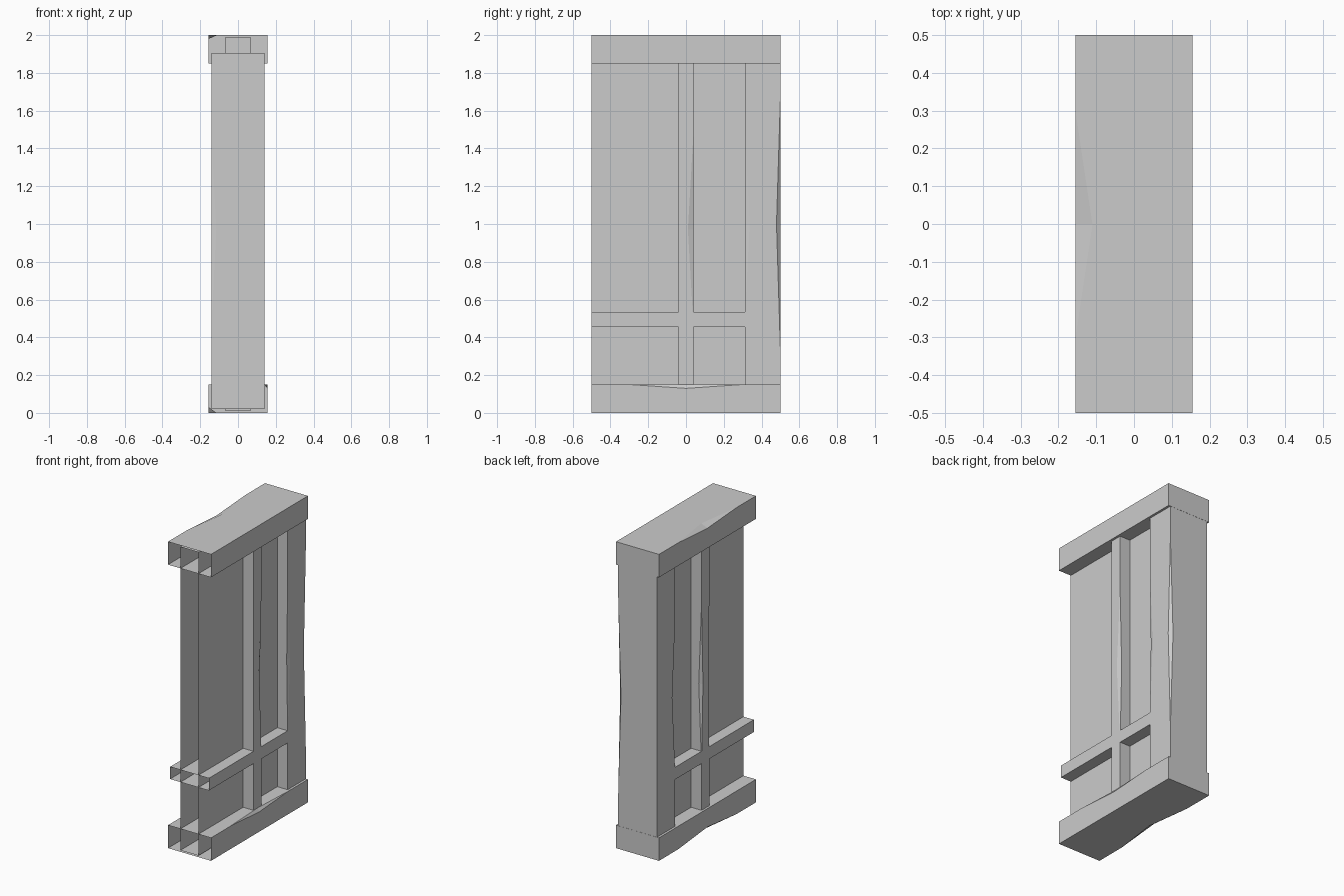
import bpy
import bmesh
from mathutils import Vector

cube = bpy.data.objects.get("Cube")
if cube:
    bpy.data.objects.remove(cube, do_unlink=True)

GREY = (0.6, 0.6, 0.6, 1.0)
grey = bpy.data.materials.new("plain_grey")
grey.use_nodes = True
grey.diffuse_color = GREY
grey.node_tree.nodes["Principled BSDF"].inputs["Base Color"].default_value = GREY

FRONT = -0.5


def make_object(name, bm):
    mesh = bpy.data.meshes.new(name)
    bmesh.ops.recalc_face_normals(bm, faces=bm.faces)
    bm.to_mesh(mesh)
    bm.free()
    mesh.materials.append(grey)
    obj = bpy.data.objects.new(name, mesh)
    bpy.context.collection.objects.link(obj)
    return obj


def chip_cutter(center, reach):
    """Long eight-sided diamond that sits on a box edge."""
    bm = bmesh.new()
    for axis in range(3):
        for sign in (-1, 1):
            point = Vector(center)
            point[axis] += sign * reach[axis]
            bm.verts.new(point)
    bmesh.ops.convex_hull(bm, input=bm.verts)
    cutter = make_object("chip_cutter", bm)
    cutter.hide_render = True
    return cutter


def beam(name, half_x, y, z, chips=()):
    """Box between two y and two z values, chipped edges, open at the front end."""
    bm = bmesh.new()
    bmesh.ops.create_cube(bm, size=1)
    for v in bm.verts:
        v.co = (half_x * 2 * v.co.x,
                y[0] if v.co.y < 0 else y[1],
                z[0] if v.co.z < 0 else z[1])
    obj = make_object(name, bm)
    cutters = [chip_cutter(*chip) for chip in chips]
    for cutter in cutters:
        mod = obj.modifiers.new("chip", 'BOOLEAN')
        mod.operation = 'DIFFERENCE'
        mod.solver = 'EXACT'
        mod.object = cutter
    # Bake the chips, then open the end that joins the next section
    graph = bpy.context.evaluated_depsgraph_get()
    bm = bmesh.new()
    bm.from_object(obj, graph)
    ends = [f for f in bm.faces if all(v.co.y < FRONT + 0.001 for v in f.verts)]
    bmesh.ops.delete(bm, geom=ends, context='FACES')
    obj.modifiers.clear()
    bm.to_mesh(obj.data)
    bm.free()
    for cutter in cutters:
        bpy.data.objects.remove(cutter, do_unlink=True)
    return obj


RAIL, FRAME = 0.155, 0.14

# Thin wall core
beam("wall_panel", 0.065, (FRONT, 0.4), (0.01, 1.99))

# Top and bottom rails
beam("top_rail", RAIL, (FRONT, 0.5), (1.85, 2.0),
     [((-RAIL, 0, 2.0), (0.045, 0.3, 0.02))])
beam("bottom_rail", RAIL, (FRONT, 0.5), (0, 0.15),
     [((-RAIL, 0, 0), (0.04, 0.3, 0.03)),
      ((RAIL, 0, 0.15), (0.015, 0.3, 0.02))])

# Low cross rail, flush with the uprights
beam("cross_rail", FRAME, (FRONT, 0.4), (0.455, 0.535))

# Middle upright
beam("middle_stud", FRAME, (-0.04, 0.04), (0.02, 1.905),
     [((FRAME, 0.04, 0.97), (0.012, 0.03, 0.52)),
      ((-FRAME, 0.04, 0.97), (0.02, 0.015, 0.52)),
      ((-FRAME, -0.04, 0.97), (0.025, 0.006, 0.5))])

# Back end post
beam("end_post", FRAME, (0.312, 0.499), (0.02, 1.905),
     [((FRAME, 0.312, 1.0), (0.007, 0.025, 0.5)),
      ((-FRAME, 0.312, 1.0), (0.025, 0.03, 0.5)),
      ((FRAME, 0.499, 1.0), (0.02, 0.02, 0.65))])
